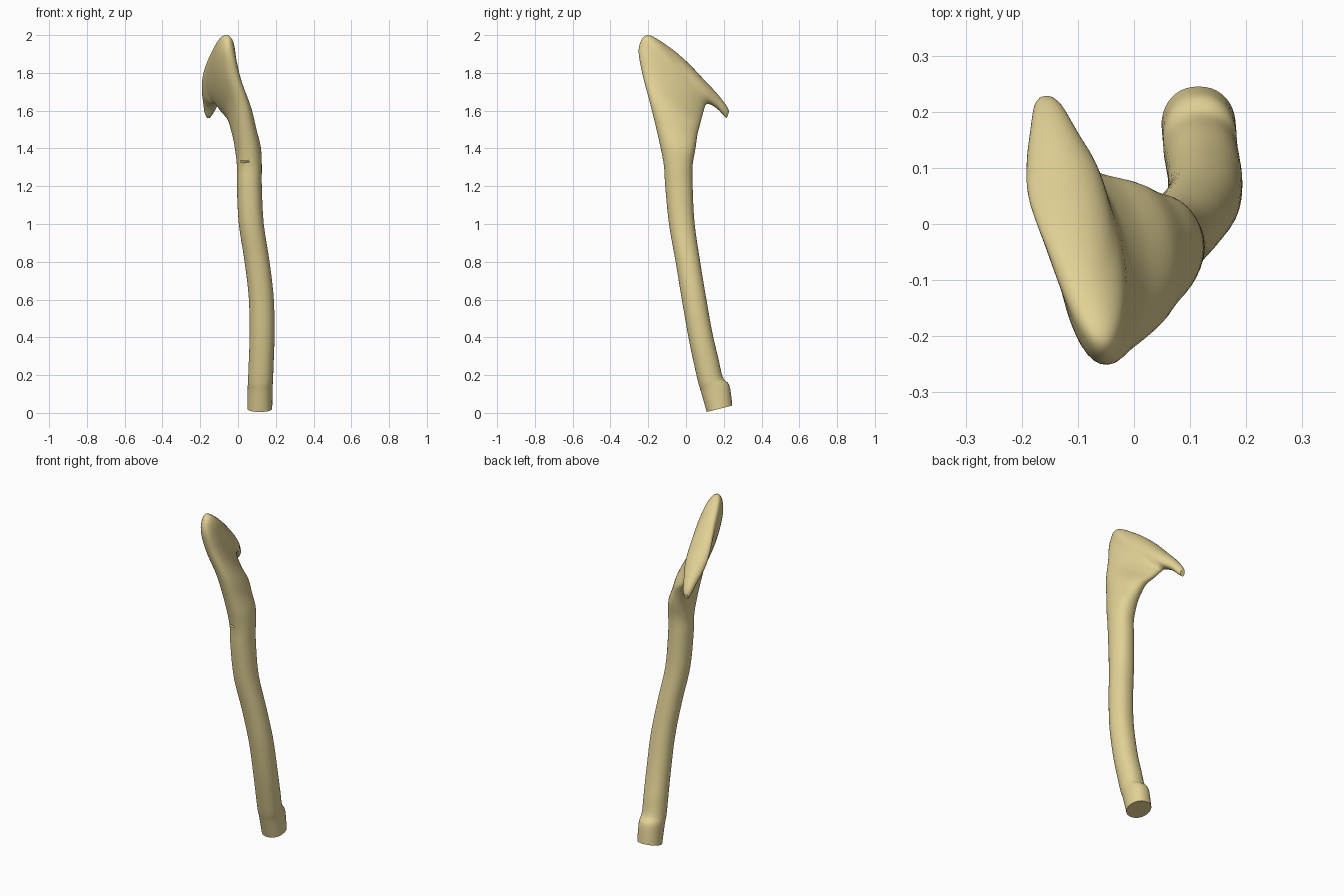
import bpy, bmesh, math
from mathutils import Vector

default = bpy.data.objects.get("Cube")
if default:
    bpy.data.objects.remove(default, do_unlink=True)

SIDES, STEPS = 40, 6

# Shaft sections: height, front y, back y, centre x
SHAFT = [(.005, .11, .245, .115), (.11, .08, .23, .117), (.16, .065, .195, .119),
         (.26, .042, .172, .123), (.4, .013, .14, .127), (.6, -.022, .105, .123),
         (.8, -.055, .073, .1), (1, -.09, .045, .07), (1.2, -.11, .035, .06),
         (1.31, -.117, .035, .06)]

# Head sections fanning round to the beak: outer point, inner point, half thickness
HEAD = [((.052, -.138, 1.42), (.05, .05, 1.4), .069),
        ((.04, -.163, 1.53), (.02, .06, 1.47), .066),
        ((.02, -.193, 1.65), (-.01, .075, 1.53), .065),
        ((-.025, -.232, 1.8), (-.06, .088, 1.58), .063),
        ((-.05, -.25, 1.93), (-.09, .098, 1.615), .062),
        ((-.06, -.205, 2), (-.105, .104, 1.63), .062),
        ((-.095, -.1, 1.945), (-.11, .111, 1.635), .064),
        ((-.122, 0, 1.863), (-.12, .12, 1.635), .068),
        ((-.132, .09, 1.77), (-.13, .135, 1.63), .06),
        ((-.143, .165, 1.69), (-.143, .165, 1.61), .042),
        ((-.152, .215, 1.625), (-.153, .2, 1.575), .026),
        ((-.155, .228, 1.595), (-.157, .216, 1.56), .014)]


def blend(p0, p1, p2, p3, t):
    """Smooth curve value between p1 and p2."""
    return p1 + .5 * t * (p2 - p0 + t * (2 * p0 - 5 * p1 + 4 * p2 - p3
                                         + t * (3 * (p1 - p2) + p3 - p0)))


def ring(bm, outer, inner, half):
    """Rounded section spanning outer to inner, thick along x."""
    centre, u = (outer + inner) / 2, (outer - inner) / 2
    axis = u.normalized()
    w = Vector((1, 0, 0))
    w = (w - axis * w.dot(axis)).normalized() * half
    verts = []
    for i in range(SIDES):
        a = math.tau * i / SIDES
        c, s = math.cos(a), math.sin(a)
        side = math.copysign(abs(s) ** .9, s)
        verts.append(bm.verts.new(centre + u * c + w * side))
    return verts


# Gather all sections; the base is cut square to the leaning shaft
sections = []
for z, front, back, x in SHAFT:
    tilt = .25 * (1 - z / 1.31) * (back - front)
    sections.append((Vector((x, front, z)), Vector((x, back, z + tilt)), .066))
sections += [(Vector(a), Vector(b), t) for a, b, t in HEAD]

# Carved stick: one continuous loft from foot to beak
bm = bmesh.new()
rings = []
last = len(sections) - 1
for i in range(last):
    keys = [sections[max(0, min(last, i + k))] for k in (-1, 0, 1, 2)]
    for step in range(STEPS):
        t = step / STEPS
        rings.append(ring(bm, *(blend(*values, t) for values in zip(*keys))))
rings.append(ring(bm, *sections[-1]))
for low, high in zip(rings, rings[1:]):
    for j in range(SIDES):
        k = (j + 1) % SIDES
        bm.faces.new((low[j], low[k], high[k], high[j]))
bm.faces.new(rings[0])
bm.faces.new(rings[-1])
bmesh.ops.recalc_face_normals(bm, faces=bm.faces)
mesh = bpy.data.meshes.new("carved_stick")
bm.to_mesh(mesh)
bm.free()
stick = bpy.data.objects.new("carved_stick", mesh)
bpy.context.collection.objects.link(stick)

# Pale wood
wood = bpy.data.materials.new("pale_wood")
wood.use_nodes = True
colour = (.76, .64, .3, 1)
wood.diffuse_color = colour
shader = wood.node_tree.nodes["Principled BSDF"]
shader.inputs["Base Color"].default_value = colour
shader.inputs["Roughness"].default_value = .7
mesh.materials.append(wood)

# Small nick in the front of the shaft
bpy.ops.mesh.primitive_cube_add(size=1, location=(.03, -.12, 1.328),
                                rotation=(.3, -.15, 0))
cutter = bpy.context.object
cutter.name = "nick_cutter"
cutter.scale = (.055, .04, .012)
cutter.hide_render = True
cutter.hide_set(True)
nick = stick.modifiers.new("nick", 'BOOLEAN')
nick.operation = 'DIFFERENCE'
nick.object = cutter

bpy.ops.object.select_all(action='DESELECT')
bpy.context.view_layer.objects.active = stick
stick.select_set(True)
bpy.ops.object.modifier_apply(modifier=nick.name)
bpy.data.objects.remove(cutter, do_unlink=True)
bpy.ops.object.shade_smooth_by_angle(angle=math.radians(40))
